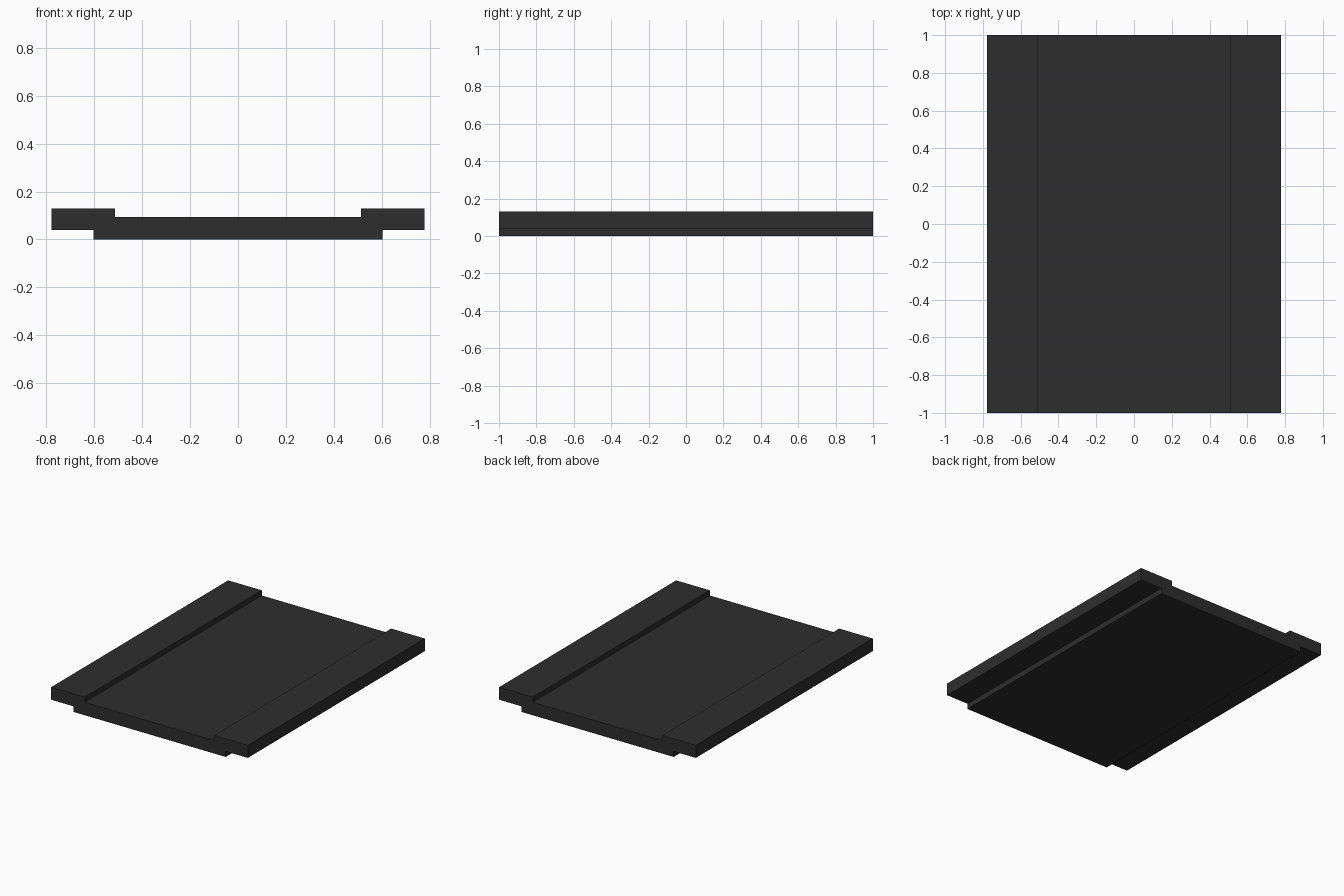
import bpy
import bmesh

if "Cube" in bpy.data.objects:
    bpy.data.objects.remove(bpy.data.objects["Cube"])

# Single dark colour
dark = bpy.data.materials.new("dark_grey")
dark.diffuse_color = (0.027, 0.027, 0.027, 1.0)
dark.use_nodes = True
dark.node_tree.nodes["Principled BSDF"].inputs["Base Color"].default_value = dark.diffuse_color

# Right half of the stepped cross-section (x, z), from bottom to top
half = [(0.603, 0.0), (0.603, 0.04), (0.778, 0.04),
        (0.778, 0.13), (0.512, 0.13), (0.512, 0.093)]
profile = half + [(-x, z) for x, z in reversed(half)]

# Stepped tray: profile extruded along y
bm = bmesh.new()
face = bm.faces.new([bm.verts.new((x, -1.0, z)) for x, z in profile])
ext = bmesh.ops.extrude_face_region(bm, geom=[face], use_keep_orig=True)
moved = [g for g in ext["geom"] if isinstance(g, bmesh.types.BMVert)]
bmesh.ops.translate(bm, verts=moved, vec=(0, 2.0, 0))
bmesh.ops.recalc_face_normals(bm, faces=bm.faces[:])

mesh = bpy.data.meshes.new("stepped_tray")
bm.to_mesh(mesh)
bm.free()
mesh.materials.append(dark)
tray = bpy.data.objects.new("stepped_tray", mesh)
bpy.context.collection.objects.link(tray)
